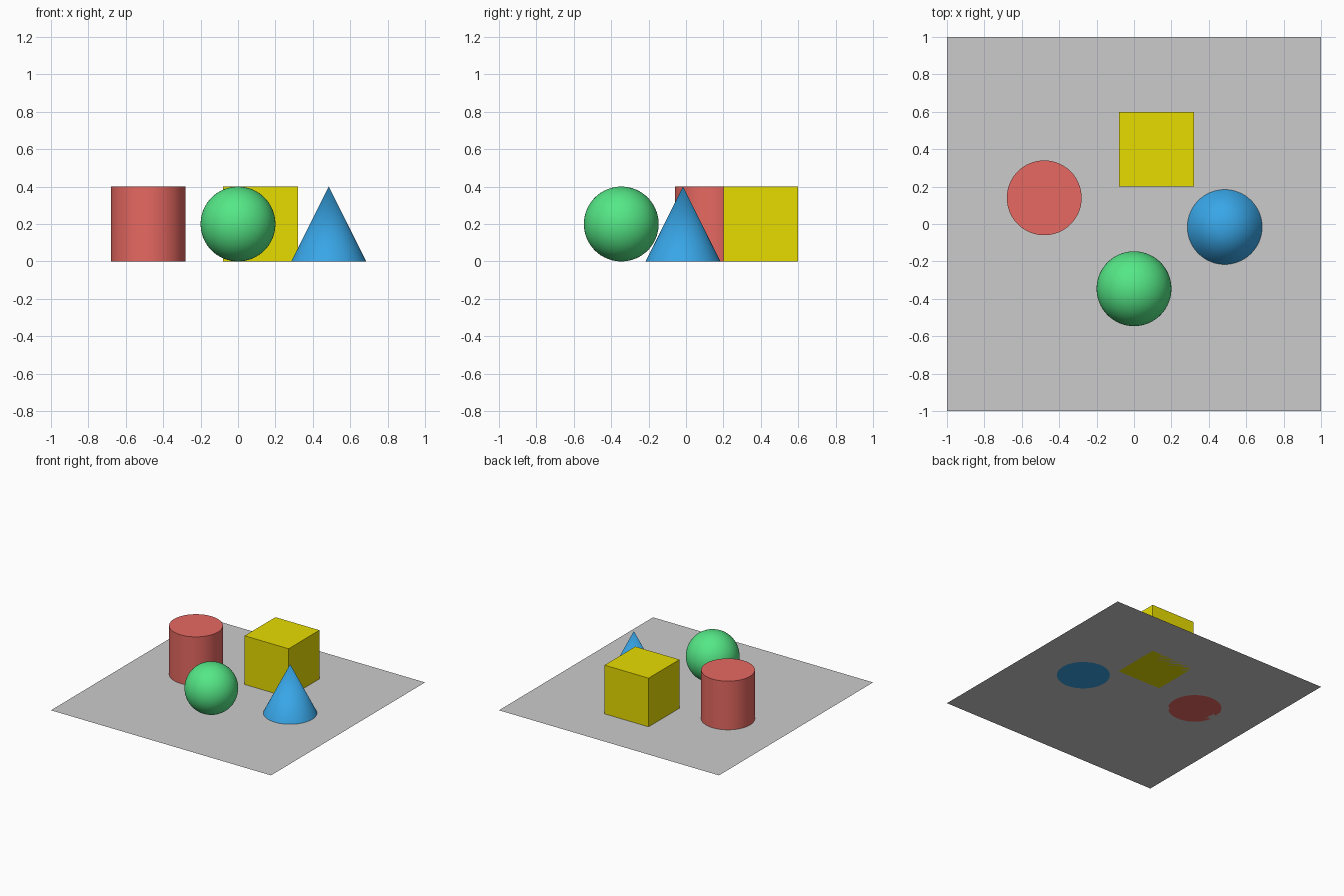
import bpy
import math

if "Cube" in bpy.data.objects:
    bpy.data.objects.remove(bpy.data.objects["Cube"])

R = 0.2  # shared radius / half-size of every solid


def finish(name, color=None, smooth=False):
    """Name the active object, colour it and smooth its curved sides."""
    obj = bpy.context.object
    obj.name = name
    if color:
        mat = bpy.data.materials.new(name + "_material")
        mat.diffuse_color = (*color, 1.0)
        mat.use_nodes = True
        mat.node_tree.nodes["Principled BSDF"].inputs["Base Color"].default_value = mat.diffuse_color
        obj.data.materials.append(mat)
    if smooth:
        bpy.ops.object.shade_smooth_by_angle(angle=math.radians(30))
    return obj


# Flat base sheet
bpy.ops.mesh.primitive_plane_add(size=2, location=(0, 0, 0))
finish("base_plane")

# Red cylinder
bpy.ops.mesh.primitive_cylinder_add(vertices=64, radius=R, depth=2 * R,
                                    location=(-0.48, 0.14, R))
finish("cylinder", (0.8, 0.14, 0.12), smooth=True)

# Green sphere
bpy.ops.mesh.primitive_uv_sphere_add(segments=64, ring_count=32, radius=R,
                                     location=(0, -0.346, R))
finish("sphere", (0.09, 0.8, 0.24), smooth=True)

# Blue cone
bpy.ops.mesh.primitive_cone_add(vertices=64, radius1=R, radius2=0, depth=2 * R,
                                location=(0.485, -0.016, R))
finish("cone", (0.04, 0.38, 0.8), smooth=True)

# Yellow cube
bpy.ops.mesh.primitive_cube_add(size=2 * R, location=(0.12, 0.4, R))
finish("cube", (0.8, 0.72, 0.0))
